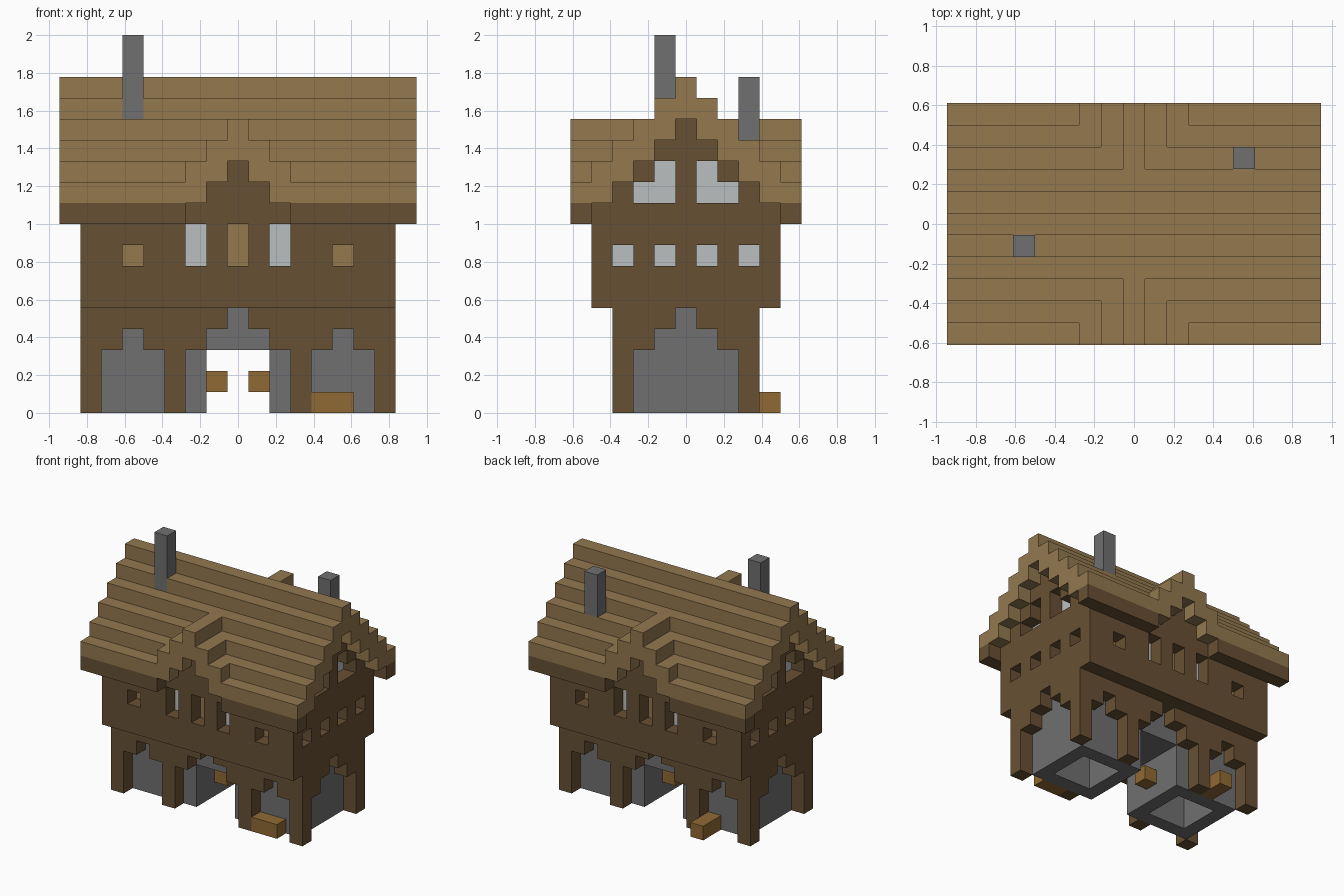
import bpy
import bmesh
from mathutils import Vector

cube = bpy.data.objects.get("Cube")
if cube:
    bpy.data.objects.remove(cube, do_unlink=True)

UNIT = 1 / 9          # edge of one block
cells = {}            # block position -> part name


def span(a, b=None):
    return range(a, (a if b is None else b) + 1)


def paint(part, xs, ys, zs, mirror=True):
    """Fill blocks with a part (None carves); mirrored over x and y."""
    signs = (1, -1) if mirror else (1,)
    for x in xs:
        for y in ys:
            for z in zs:
                for sx in signs:
                    for sy in signs:
                        key = (sx * x, sy * y, z)
                        if part:
                            cells[key] = part
                        else:
                            cells.pop(key, None)


def srgb(*rgb):
    return [((c / 255 + 0.055) / 1.055) ** 2.4 for c in rgb] + [1]


def material(name, colour):
    mat = bpy.data.materials.new(name)
    mat.use_nodes = True
    mat.diffuse_color = colour
    bsdf = next(n for n in mat.node_tree.nodes if n.type == 'BSDF_PRINCIPLED')
    bsdf.inputs["Base Color"].default_value = colour
    bsdf.inputs["Roughness"].default_value = 0.9
    return mat


dark_wood = material("dark wood", srgb(103, 80, 51))
light_wood = material("light wood", srgb(147, 120, 79))
stone = material("grey stone", srgb(112, 112, 112))
glass = material("pale glass", srgb(187, 191, 192))
golden_wood = material("golden wood", srgb(144, 106, 52))

# Ground floor: timber frame around a stone core
paint("timber_frame", span(0, 7), span(0, 3), span(0, 4))
paint("stone_core", span(0, 6), span(0, 2), span(0, 4))

# Stepped arches: (z levels, half width) on the ends and the middle bay
for zs, half in ((span(0, 2), 2), (span(3), 1), (span(4), 0)):
    paint(None, span(7), span(0, half), zs)
    paint(None, span(0, half), span(3), zs)
# Side bays
paint(None, span(4, 6), span(3), span(0, 2))
paint(None, span(5), span(3), span(3))
# Passage and hollow rooms
paint(None, span(0, 1), span(0, 3), span(0, 2))
paint(None, span(3, 5), span(0, 1), span(0, 3))

# Upper floor and attic gables
paint("upper_walls", span(0, 7), span(0, 4), span(5, 9))
for z in span(10, 13):
    paint("gable_walls", span(0, 7), span(0, 13 - z), span(z))

# Main roof, stepped shell
for z in span(10, 15):
    paint("main_roof", span(0, 8), span(max(0, 14 - z), 15 - z), span(z))
paint("eaves", span(3, 8), span(5), span(9))

# Cross gables over the front and back
for z in span(10, 13):
    paint("cross_gable_roof", span(max(0, 12 - z), 13 - z), span(14 - z, 5), span(z))
paint(None, span(0, 1), span(5), span(10))
for z in span(10, 11):
    paint("cross_gable_walls", span(0, 11 - z), span(4), span(z))


# Recessed openings: carve the wall block, paint the block behind it
def front_opening(part, x, zs):
    paint(None, span(x), span(4), zs)
    paint(part, span(x), span(3), zs)


def end_opening(part, ys, zs):
    paint(None, span(7), ys, zs)
    paint(part, span(6), ys, zs)


front_opening("wood_panels", 0, span(7, 8))
front_opening("wood_panels", 5, span(7))
front_opening("window_panes", 2, span(7, 8))
for y in (1, 3):
    end_opening("window_panes", span(y), span(7))
end_opening("gable_panes", span(1, 2), span(10))
end_opening("gable_panes", span(1), span(11))

# Chimneys, doorsteps and passage shelves
paint("tall_chimney", span(-5), span(-1), span(14, 17), False)
paint("short_chimney", span(5), span(3), span(13, 15), False)
paint("front_step", span(4, 5), span(-3), span(0), False)
paint("back_step", span(-4), span(3, 4), span(0), False)
paint("passage_shelves", span(1), span(0), span(1))

PARTS = {
    "timber_frame": dark_wood, "upper_walls": dark_wood,
    "gable_walls": dark_wood, "cross_gable_walls": dark_wood,
    "eaves": dark_wood, "main_roof": light_wood,
    "cross_gable_roof": light_wood, "wood_panels": light_wood,
    "stone_core": stone, "tall_chimney": stone, "short_chimney": stone,
    "window_panes": glass, "gable_panes": glass,
    "front_step": golden_wood, "back_step": golden_wood,
    "passage_shelves": golden_wood,
}


def build(part, mat):
    """Mesh the exposed block sides of one part and merge flat areas."""
    bm = bmesh.new()
    corners = {}

    def vert(p):
        key = tuple(round(2 * c) for c in p)
        if key not in corners:
            corners[key] = bm.verts.new(p * UNIT)
        return corners[key]

    for key, name in cells.items():
        if name != part:
            continue
        centre = Vector(key) + Vector((0, 0, 0.5))
        for axis in range(3):
            for sign in (1, -1):
                n, u = Vector(), Vector()
                n[axis] = sign
                u[(axis + 1) % 3] = 1
                if tuple(int(a + b) for a, b in zip(key, n)) in cells:
                    continue
                v = n.cross(u)
                bm.faces.new([vert(centre + (n + a * u + b * v) / 2)
                              for a, b in ((-1, -1), (1, -1), (1, 1), (-1, 1))])
    bmesh.ops.dissolve_limit(bm, angle_limit=0.01,
                             verts=bm.verts[:], edges=bm.edges[:])
    mesh = bpy.data.meshes.new(part)
    bm.to_mesh(mesh)
    bm.free()
    mesh.materials.append(mat)
    bpy.context.scene.collection.objects.link(bpy.data.objects.new(part, mesh))


for part, mat in PARTS.items():
    build(part, mat)
